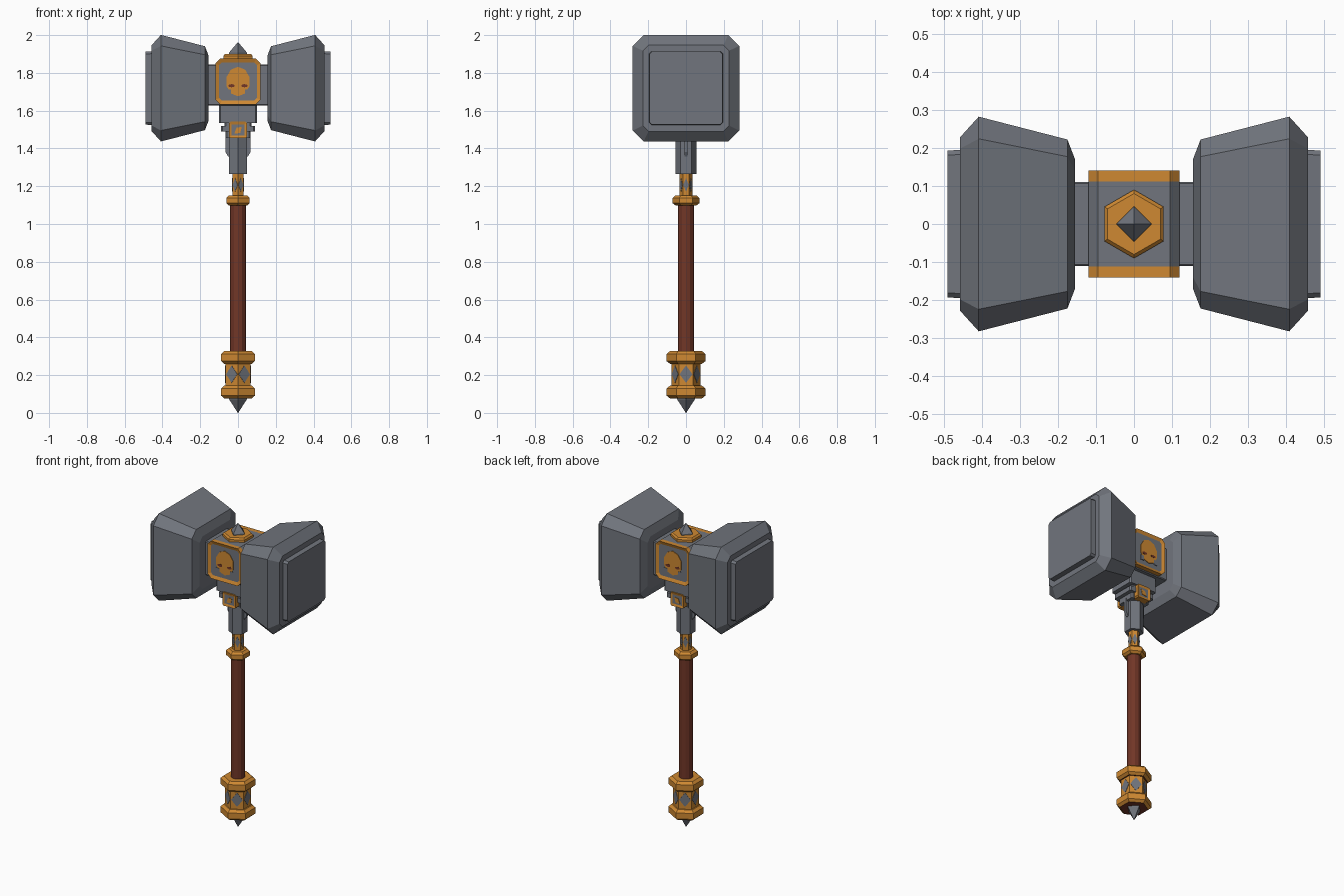
import bpy, bmesh, math
from mathutils import Vector, Matrix

if "Cube" in bpy.data.objects:
    bpy.data.objects.remove(bpy.data.objects["Cube"])


def material(name, rgb):
    m = bpy.data.materials.new(name)
    m.diffuse_color = (*rgb, 1)
    m.use_nodes = True
    m.node_tree.nodes["Principled BSDF"].inputs["Base Color"].default_value = m.diffuse_color
    return m


GREY = material("steel grey", (0.165, 0.178, 0.205))
GOLD = material("golden orange", (0.62, 0.25, 0.032))
BROWN = material("red brown leather", (0.165, 0.037, 0.02))


def finish(name, bm, mats):
    bmesh.ops.recalc_face_normals(bm, faces=bm.faces)
    me = bpy.data.meshes.new(name)
    bm.to_mesh(me)
    bm.free()
    for m in mats:
        me.materials.append(m)
    ob = bpy.data.objects.new(name, me)
    bpy.context.collection.objects.link(ob)
    return ob


def loft_bm(rings):
    """Skin a stack of equal-length closed rings and cap both ends."""
    bm = bmesh.new()
    vs = [[bm.verts.new(p) for p in r] for r in rings]
    n = len(vs[0])
    for a, b in zip(vs, vs[1:]):
        for i in range(n):
            j = (i + 1) % n
            bm.faces.new((a[i], a[j], b[j], b[i]))
    bm.faces.new(vs[0])
    bm.faces.new(vs[-1])
    bmesh.ops.recalc_face_normals(bm, faces=bm.faces)
    return bm


def cut_rect(hw, hh, c):
    """Rectangle outline with chamfered corners."""
    return [(hw, hh - c), (hw - c, hh), (c - hw, hh), (-hw, hh - c),
            (-hw, c - hh), (c - hw, -hh), (hw - c, -hh), (hw, c - hh)]


def turned(name, profile, mat, n=6):
    """Stack of n-sided rings from (radius, z), one corner facing the front."""
    rings = [[(r * math.cos(math.pi / 2 + math.tau * i / n),
               r * math.sin(math.pi / 2 + math.tau * i / n), z) for i in range(n)]
             for r, z in profile]
    return finish(name, loft_bm(rings), [mat])


def box(name, x, y, z0, z1, mat):
    return finish(name, loft_bm([[(px, py, z) for px, py in cut_rect(x, y, 0.008)]
                                 for z in (z0, z1)]), [mat])


def plate(name, outline, y0, y1, zc, mat, inset=0, depth=0):
    """Outline in XZ extruded along y; the outer face may get an inset grey panel."""
    bm = loft_bm([[(x, y, zc + z) for x, z in outline] for y in (y0, y1)])
    if inset:
        face = max(bm.faces, key=lambda f: f.calc_center_median().y * (1 if y1 > 0 else -1))
        bmesh.ops.inset_region(bm, faces=[face], thickness=inset)
        bmesh.ops.translate(bm, verts=face.verts, vec=(0, -depth if y1 > 0 else depth, 0))
        face.material_index = 1
    return finish(name, bm, [mat, GREY])


def oval(rx, rz, n=10):
    return [(rx * math.cos(math.tau * (i + .5) / n), rz * math.sin(math.tau * (i + .5) / n))
            for i in range(n)]


HEAD_Z = 1.719
# two striking heads with raised end plates
for s, side in ((-1, "left"), (1, "right")):
    def rings(profile):
        return [[(s * x, y, HEAD_Z + z) for y, z in cut_rect(h, h, c)] for x, h, c in profile]
    finish(side + "_head", loft_bm(rings([(0.155, 0.17, 0.03), (0.175, 0.222, 0.045),
           (0.408, 0.282, 0.058), (0.457, 0.228, 0.03)])), [GREY])
    finish(side + "_strike_plate", loft_bm(rings([(0.45, 0.195, 0.012),
           (0.49, 0.193, 0.012)])), [GREY])

# cross bar and centre block
finish("cross_bar", loft_bm([[(x, y, 1.736 + z) for y, z in cut_rect(0.111, 0.109, 0.005)]
                             for x in (-0.2, 0.2)]), [GREY])
BLOCK_Z = 1.754
plate("centre_block", cut_rect(0.12, 0.121, 0.025), -0.112, 0.112, BLOCK_Z, GREY)

# framed emblems on front and back
for s, side in ((-1, "front"), (1, "back")):
    plate(side + "_frame", cut_rect(0.12, 0.121, 0.025), s * 0.11, s * 0.14, BLOCK_Z,
          GOLD, 0.022, 0.008)
    plate(side + "_emblem", oval(0.064, 0.078), s * 0.13, s * 0.136, BLOCK_Z, GOLD)
    for e in (-1, 1):
        eye = [(e * 0.034 + x, z - 0.022) for x, z in oval(0.019, 0.009, 6)]
        plate(side + "_emblem_eye", eye, s * 0.134, s * 0.1375, BLOCK_Z, BROWN)
        notch = [(e * 0.05 + x, z - 0.058) for x, z in oval(0.018, 0.022, 4)]
        plate(side + "_emblem_notch", notch, s * 0.134, s * 0.1372, BLOCK_Z, GREY)
    # small badge on the socket
    plate(side + "_badge", cut_rect(0.048, 0.044, 0.008), s * 0.05, s * 0.092, 1.498,
          GOLD, 0.016, 0.004)
    plate(side + "_badge_gem", [(-0.02, -0.02), (0.012, -0.016), (0.02, 0.016), (-0.008, 0.012)],
          s * 0.085, s * 0.091, 1.498, GOLD)

# top cap and spike
turned("top_cap", [(0.09, 1.865), (0.09, 1.89), (0.08, 1.9)], GOLD)
turned("top_spike", [(0.047, 1.895), (0.047, 1.908), (0.001, 1.962)], GREY, 4)

# stepped socket under the block
for i, (x, y, z0, z1) in enumerate([(0.1, 0.085, 1.535, 1.64), (0.072, 0.07, 1.515, 1.54),
                                    (0.09, 0.075, 1.49, 1.52), (0.066, 0.06, 1.455, 1.495)]):
    box("socket_step_%d" % (i + 1), x, y, z0, z1, GREY)
plate("socket_fin", [(-0.067, 0.06), (0.067, 0.06), (0.067, -0.03), (0.052, -0.055),
                     (-0.052, -0.055), (-0.067, -0.03)], -0.009, 0.009, 1.412, GREY)
turned("socket_tube", [(0.056, 1.265), (0.056, 1.48)], GREY)

# handle
turned("neck", [(0.034, 1.14), (0.034, 1.28)], GOLD)
turned("upper_collar", [(0.055, 1.098), (0.071, 1.11), (0.071, 1.138), (0.055, 1.152)], GOLD)
turned("grip", [(0.042, 0.31), (0.042, 1.11)], BROWN, 12)

# pommel: two rings around a core, brown undersides
turned("pommel_core", [(0.076, 0.14), (0.076, 0.28)], GOLD)
for name, z in (("pommel_upper_ring", 0.26), ("pommel_lower_ring", 0.077)):
    ring = turned(name, [(0.085, z), (0.103, z + 0.014), (0.103, z + 0.052), (0.085, z + 0.067)], GOLD)
    ring.data.materials.append(BROWN)
    for p in ring.data.polygons:
        if p.normal.z < -0.9:
            p.material_index = 1
turned("pommel_spike", [(0.001, 0.0), (0.047, 0.072), (0.047, 0.085)], GREY, 4)


# grey diamond inlays on every side of the pommel core and neck
def diamonds(name, r, zc, hw, hh):
    d = r * math.cos(math.pi / 6)
    for k in range(6):
        ob = plate(name, [(hw, 0), (0, hh), (-hw, 0), (0, -hh)], d - 0.004, d + 0.002, 0, GREY)
        ob.data.transform(Matrix.Translation((0, 0, zc)) @
                          Matrix.Rotation(math.radians(30 + 60 * k), 4, 'Z'))


diamonds("pommel_inlay", 0.076, 0.205, 0.034, 0.046)
diamonds("neck_inlay", 0.034, 1.207, 0.015, 0.036)
